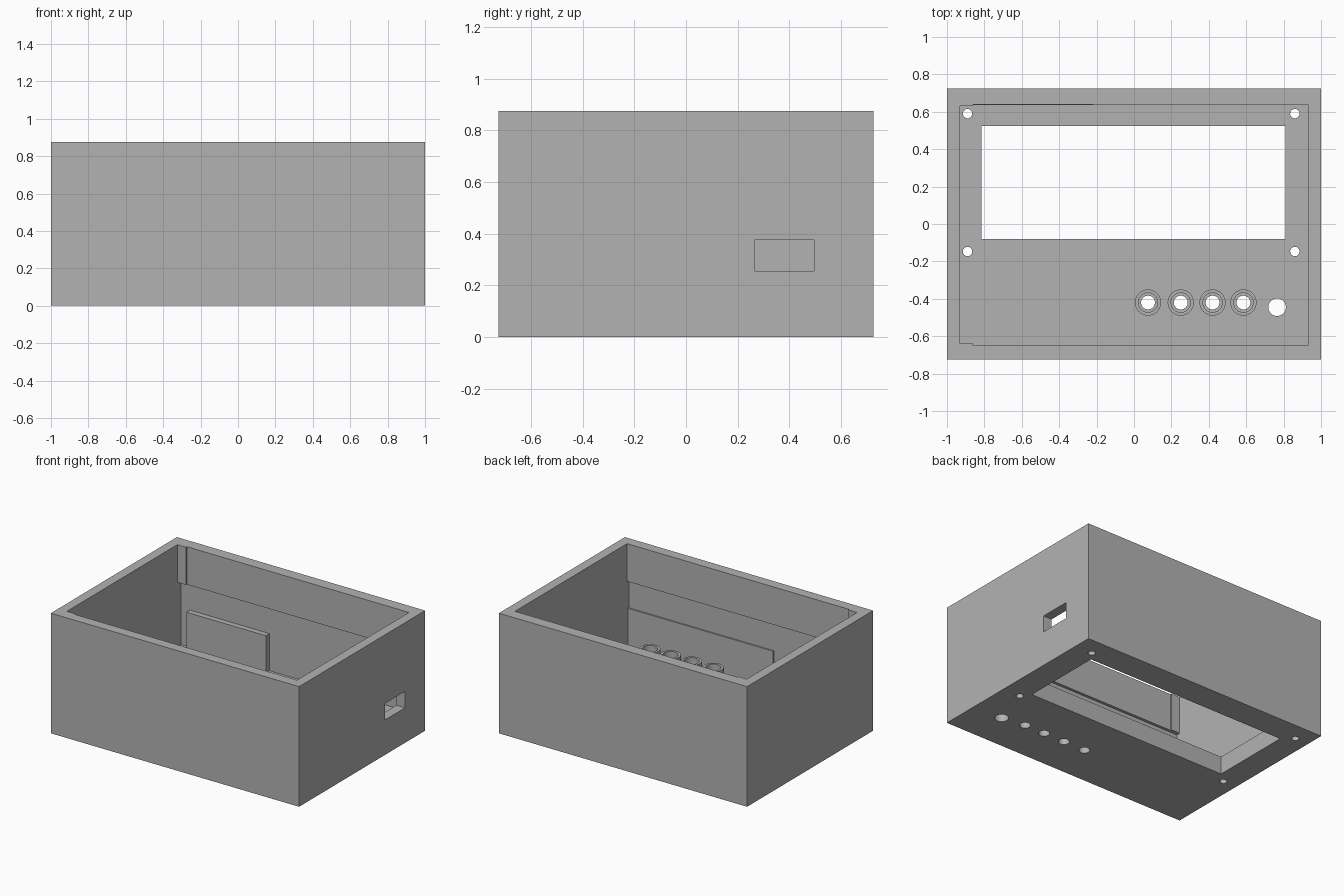
import bpy

if "Cube" in bpy.data.objects:
    bpy.data.objects.remove(bpy.data.objects["Cube"], do_unlink=True)

grey = bpy.data.materials.new("plain_grey")
grey.use_nodes = True
colour = (0.45, 0.45, 0.45, 1)
grey.diffuse_color = colour
grey.node_tree.nodes["Principled BSDF"].inputs["Base Color"].default_value = colour


def box(name, x, y, z):
    """Box from (low, high) pairs on each axis."""
    bpy.ops.mesh.primitive_cube_add(size=1, location=[sum(r) / 2 for r in (x, y, z)])
    ob = bpy.context.object
    ob.name = name
    ob.scale = [r[1] - r[0] for r in (x, y, z)]
    bpy.ops.object.transform_apply(location=True, rotation=False, scale=True)
    ob.data.materials.append(grey)
    return ob


def cylinder(name, x, y, radius, z):
    bpy.ops.mesh.primitive_cylinder_add(vertices=32, radius=radius, depth=z[1] - z[0],
                                        location=(x, y, sum(z) / 2))
    ob = bpy.context.object
    ob.name = name
    ob.data.materials.append(grey)
    return ob


def combine(target, other, operation="DIFFERENCE"):
    other.hide_render = True
    mod = target.modifiers.new("bool", "BOOLEAN")
    mod.operation, mod.solver, mod.object = operation, "EXACT", other
    bpy.context.view_layer.objects.active = target
    bpy.ops.object.modifier_apply(modifier=mod.name)
    bpy.data.objects.remove(other, do_unlink=True)


FLOOR, STEP, TOP = 0.13, 0.6, 0.875
BUTTONS = (0.075, 0.25, 0.42, 0.585)
BUTTON_Y = -0.42
through = (-0.1, 0.5)

# Outer case, hollowed by a wide lower cavity and a narrower mouth
case = box("enclosure", (-1, 1), (-0.725, 0.725), (0, TOP))
combine(case, box("lower_cavity", (-0.93, 0.93), (-0.67, 0.675), (FLOOR, STEP)))
combine(case, box("mouth", (-0.86, 0.93), (-0.65, 0.64), (STEP - 0.1, 1)))
combine(case, box("mouth_end", (-0.93, -0.8), (-0.64, 0.63), (STEP - 0.1, 1)))

# Thickened lower wall panels
combine(case, box("back_panel", (-0.86, -0.22), (0.635, 0.7), (0.1, 0.4)), "UNION")
combine(case, box("front_panel", (-0.24, 0.95), (-0.7, -0.66), (0.1, 0.4)), "UNION")

# Display window and side port
combine(case, box("window", (-0.815, 0.81), (-0.08, 0.525), through))
combine(case, box("port", (0.88, 1.1), (0.265, 0.495), (0.255, 0.375)))

# Button guide tubes, with a narrower hole through the floor
for x in BUTTONS:
    combine(case, cylinder("tube", x, BUTTON_Y, 0.07, (0.1, 0.29)), "UNION")
    combine(case, cylinder("bore", x, BUTTON_Y, 0.052, (FLOOR, 0.4)))
    combine(case, cylinder("hole", x, BUTTON_Y, 0.037, through))

# Dial hole and screw holes
combine(case, cylinder("dial_hole", 0.765, -0.445, 0.047, through))
for x in (-0.89, 0.86):
    for y in (-0.147, 0.59):
        combine(case, cylinder("screw_hole", x, y, 0.025, through))

bpy.context.view_layer.objects.active = case
case.select_set(True)
bpy.ops.object.shade_smooth_by_angle()
